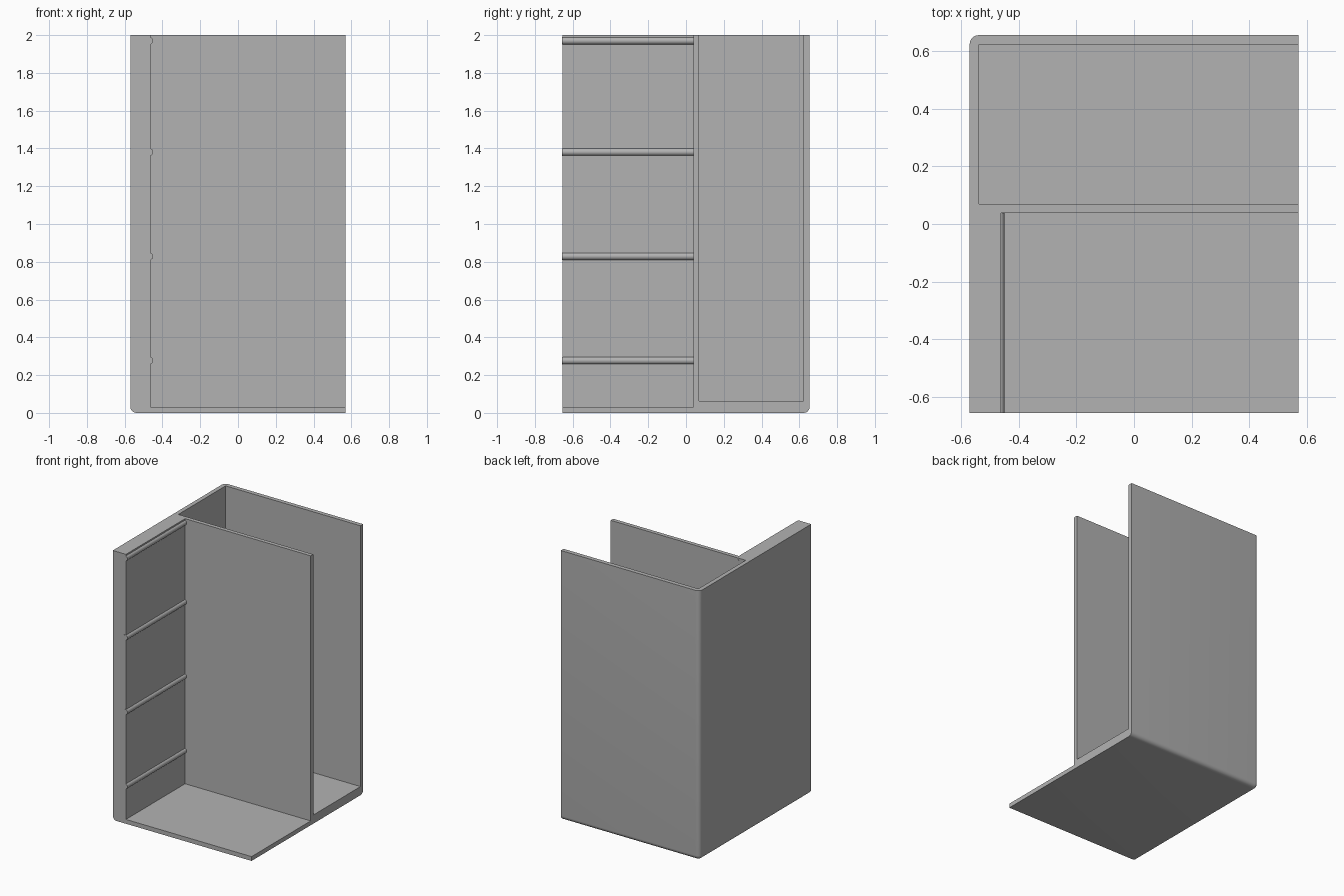
import bpy
import bmesh
import math
from mathutils import Matrix, Vector

default = bpy.data.objects.get("Cube")
if default:
    bpy.data.objects.remove(default, do_unlink=True)

# Single grey material
GREY = (0.448, 0.448, 0.448, 1)
grey = bpy.data.materials.new("plain_grey")
grey.use_nodes = True
grey.diffuse_color = GREY
grey.node_tree.nodes["Principled BSDF"].inputs["Base Color"].default_value = GREY

W, D, H = 0.57, 0.655, 2.0
WALL = 0.032
MID_FRONT, MID_BACK = 0.039, 0.069


def add_object(name, bm):
    mesh = bpy.data.meshes.new(name)
    bm.to_mesh(mesh)
    bm.free()
    mesh.materials.append(grey)
    obj = bpy.data.objects.new(name, mesh)
    bpy.context.collection.objects.link(obj)
    return obj


def box_bm(lo, hi):
    lo, hi = Vector(lo), Vector(hi)
    bm = bmesh.new()
    size = Matrix.Diagonal((*(hi - lo), 1))
    bmesh.ops.create_cube(bm, size=1, matrix=Matrix.Translation((lo + hi) / 2) @ size)
    return bm


def smooth(obj):
    bpy.ops.object.select_all(action="DESELECT")
    obj.select_set(True)
    bpy.context.view_layer.objects.active = obj
    bpy.ops.object.shade_smooth_by_angle(angle=math.radians(35))


# Outer block, rounded on the three edges meeting at the closed lower corner
bm = box_bm((-W, -D, 0), (W, D, H))
corner = min(bm.verts, key=lambda v: (v.co - Vector((-W, D, 0))).length)
bmesh.ops.bevel(bm, geom=list(corner.link_edges), offset=WALL, offset_type="OFFSET",
                segments=6, profile=0.5, affect="EDGES", clamp_overlap=True)
shell = add_object("cabinet_shell", bm)

# Front and rear compartments, open at the top and at one side
pockets = {
    "front_pocket": ((-0.462, -D - 1, WALL), (W + 1, MID_FRONT, H + 1)),
    "rear_pocket": ((-W + WALL, MID_BACK, 2 * WALL), (W + 1, D - WALL, H + 1)),
}
for name, (lo, hi) in pockets.items():
    cutter = add_object(name, box_bm(lo, hi))
    cutter.hide_render = True
    cut = shell.modifiers.new(name, "BOOLEAN")
    cut.operation = "DIFFERENCE"
    cut.solver = "EXACT"
    cut.object = cutter
    bpy.context.view_layer.objects.active = shell
    bpy.ops.object.modifier_apply(modifier=name)
    bpy.data.objects.remove(cutter, do_unlink=True)
smooth(shell)

# Round rails half sunk in the thick side wall
RAIL_START, RAIL_END = -D - 0.001, MID_BACK + 0.001
for i, z in enumerate((0.277, 0.829, 1.381, 1.97)):
    bm = bmesh.new()
    place = (Matrix.Translation((-0.469, (RAIL_START + RAIL_END) / 2, z))
             @ Matrix.Rotation(math.pi / 2, 4, "X"))
    bmesh.ops.create_cone(bm, cap_ends=True, segments=32, radius1=0.02, radius2=0.02,
                          depth=RAIL_END - RAIL_START, matrix=place)
    smooth(add_object(f"shelf_rail_{i + 1}", bm))
